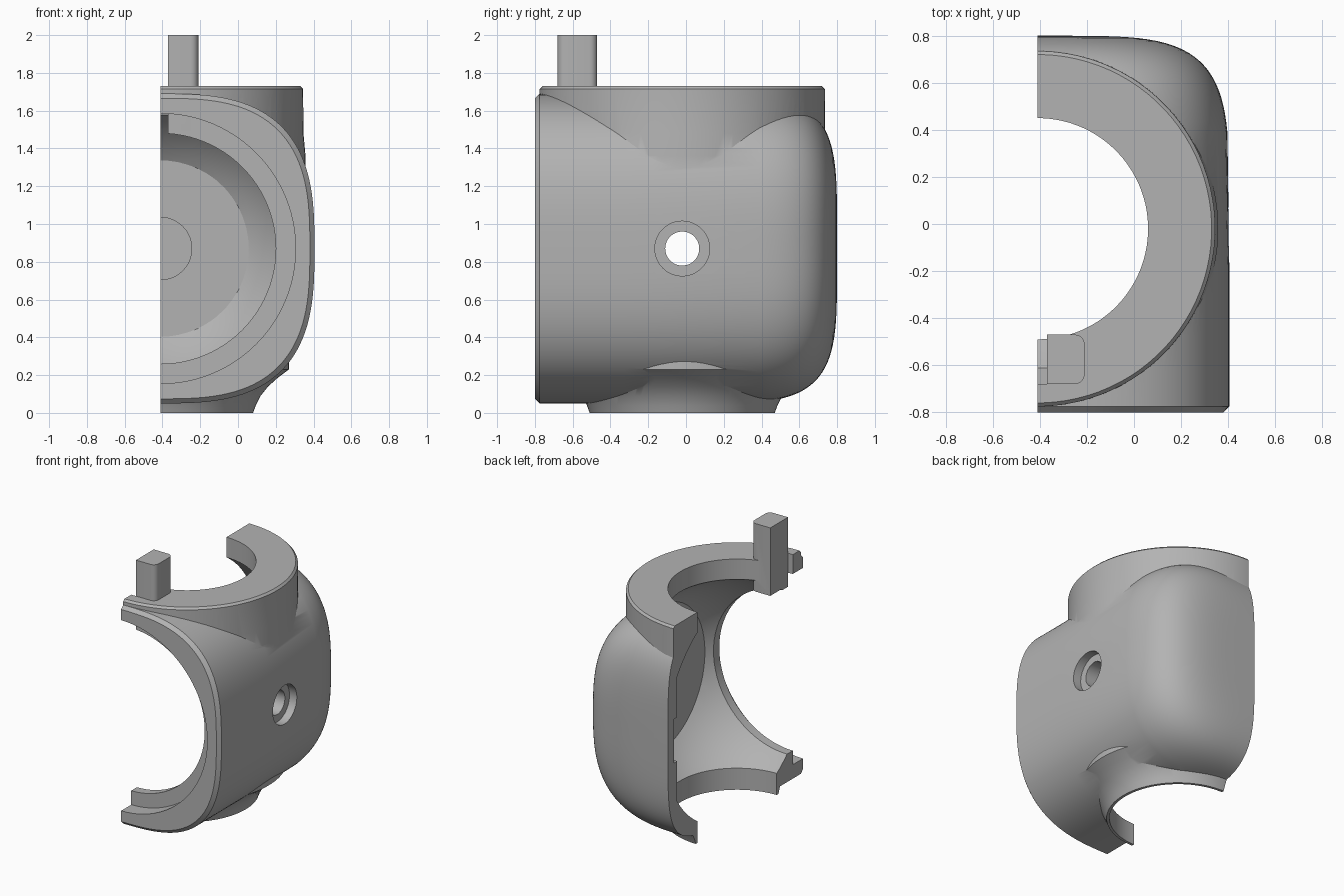
import bpy, bmesh, math
from mathutils import Matrix, Vector

if "Cube" in bpy.data.objects:
    bpy.data.objects.remove(bpy.data.objects["Cube"])

CUT_X = -0.41
CENTRE = Vector((CUT_X, -0.02, 0.87))

grey = bpy.data.materials.new("plain_grey")
grey.use_nodes = True
grey.diffuse_color = (0.45, 0.45, 0.45, 1)
grey.node_tree.nodes["Principled BSDF"].inputs["Base Color"].default_value = (0.45, 0.45, 0.45, 1)


def finish(name, bm):
    bmesh.ops.recalc_face_normals(bm, faces=bm.faces[:])
    mesh = bpy.data.meshes.new(name)
    bm.to_mesh(mesh)
    bm.free()
    mesh.materials.append(grey)
    obj = bpy.data.objects.new(name, mesh)
    bpy.context.collection.objects.link(obj)
    return obj


def bridge(bm, rings):
    """Skin a list of vertex rings and cap both ends."""
    n = len(rings[0])
    for a, b in zip(rings, rings[1:]):
        for i in range(n):
            j = (i + 1) % n
            bm.faces.new((a[i], a[j], b[j], b[i]))
    bm.faces.new(rings[0])
    bm.faces.new(rings[-1])


def lathe(name, profile, steps=96):
    """Solid of revolution about the vertical axis, from (radius, z) pairs."""
    bm = bmesh.new()
    rings = []
    for r, z in profile:
        angles = [2 * math.pi * (i + 0.5) / steps for i in range(steps)]
        rings.append([bm.verts.new((CENTRE.x + r * math.cos(a), CENTRE.y + r * math.sin(a), z))
                      for a in angles])
    bridge(bm, rings)
    return finish(name, bm)


def rod(name, axis, radius, start, end, steps=96):
    """Cylinder through the centre, along the x or y axis."""
    bm = bmesh.new()
    mid = CENTRE.copy()
    setattr(mid, axis, (start + end) / 2)
    turn = Matrix.Rotation(math.pi / 2, 4, 'Y' if axis == 'x' else 'X')
    bmesh.ops.create_cone(bm, cap_ends=True, segments=steps, radius1=radius, radius2=radius,
                          depth=end - start, matrix=Matrix.Translation(mid) @ turn)
    return finish(name, bm)


def box(name, low, high, round_x=0):
    bm = bmesh.new()
    low, high = Vector(low), Vector(high)
    bmesh.ops.create_cube(bm, size=1, matrix=Matrix.Translation((low + high) / 2)
                          @ Matrix.Diagonal((*(high - low), 1)))
    if round_x:
        # round the upright edges on the outer side
        edges = [e for e in bm.edges if all(v.co.x > high.x - 0.001 for v in e.verts)
                 and abs(e.verts[0].co.z - e.verts[1].co.z) > 0.1]
        bmesh.ops.bevel(bm, geom=edges, offset=round_x, segments=5, profile=0.5, affect='EDGES')
    return finish(name, bm)


def combine(target, tool, operation):
    mod = target.modifiers.new("combine", 'BOOLEAN')
    mod.object, mod.operation, mod.solver = tool, operation, 'EXACT'
    bpy.context.view_layer.objects.active = target
    bpy.ops.object.modifier_apply(modifier=mod.name)
    bpy.data.objects.remove(tool)


def signed_power(v, p):
    return math.copysign(abs(v) ** p, v)


# Main body: rounded-square section, swept back into a rounded end
def body_solid(steps=128):
    bm = bmesh.new()
    slices = [(-0.8, 0.97), (-0.775, 1.0)]
    slices += [(-0.775 + 0.15 * i, 1.0) for i in range(1, 5)]
    for i in range(25):
        a = math.radians(12 + 77.2 * i / 24)
        slices.append((CENTRE.y + 0.82 * math.sin(a) ** (2 / 4.5), math.cos(a) ** (2 / 4.5)))
    slices.sort()
    rings = []
    for y, s in slices:
        ring = []
        for i in range(steps):
            a = 2 * math.pi * (i + 0.5) / steps
            ring.append(bm.verts.new((CENTRE.x + 0.815 * s * signed_power(math.cos(a), 2 / 2.9), y,
                                      CENTRE.z + 0.82 * s * signed_power(math.sin(a), 2 / 2.9))))
        rings.append(ring)
    bridge(bm, rings)
    return finish("half_shell_body", bm)


body = body_solid()

# Upper collar and flared lower neck
combine(body, lathe("upper_collar", [(0.7, 0.8), (0.765, 1.0), (0.768, 1.36), (0.757, 1.48),
                                     (0.755, 1.715), (0.74, 1.73)]), 'UNION')
combine(body, lathe("lower_neck", [(0.49, 0), (0.505, 0.04), (0.53, 0.09), (0.57, 0.14),
                                   (0.62, 0.185), (0.68, 0.23), (0.68, 0.5)]), 'UNION')

# Round cavity with flattened sides and back
bm = bmesh.new()
bmesh.ops.create_uvsphere(bm, u_segments=96, v_segments=48, radius=0.85,
                          matrix=Matrix.Translation(CENTRE))
cavity = finish("cavity", bm)
combine(cavity, box("cavity_limits", (CUT_X - 0.65, -0.66, 0), (CUT_X + 0.65, 0.69, 1.8)), 'INTERSECT')
combine(body, cavity, 'DIFFERENCE')

# Bores, front recess, back recess and side hole
combine(body, lathe("upright_bore", [(0.47, -0.2), (0.47, 1.9)]), 'DIFFERENCE')
combine(body, rod("front_bore", 'y', 0.61, -0.9, -0.5), 'DIFFERENCE')
combine(body, rod("front_recess", 'y', 0.715, -0.9, -0.68), 'DIFFERENCE')
combine(body, rod("back_recess", 'y', 0.165, 0.5, 0.73), 'DIFFERENCE')
combine(body, rod("side_hole", 'x', 0.09, 0.0, 0.6, 48), 'DIFFERENCE')
combine(body, rod("side_recess", 'x', 0.145, 0.34, 0.6, 48), 'DIFFERENCE')

# Keep one half, then cut the slot and add the upright peg beside it
combine(body, box("half_space", (CUT_X, -1, -0.1), (1, 1, 2.2)), 'INTERSECT')
combine(body, box("slot", (CUT_X - 0.1, -0.68, 1.2), (-0.37, -0.4, 1.9)), 'DIFFERENCE')
combine(body, box("peg", (-0.37, -0.68, 1.49), (-0.21, -0.47, 2.0), 0.04), 'UNION')

bpy.ops.object.select_all(action='DESELECT')
body.select_set(True)
bpy.context.view_layer.objects.active = body
bpy.ops.object.shade_smooth_by_angle(angle=math.radians(28))
